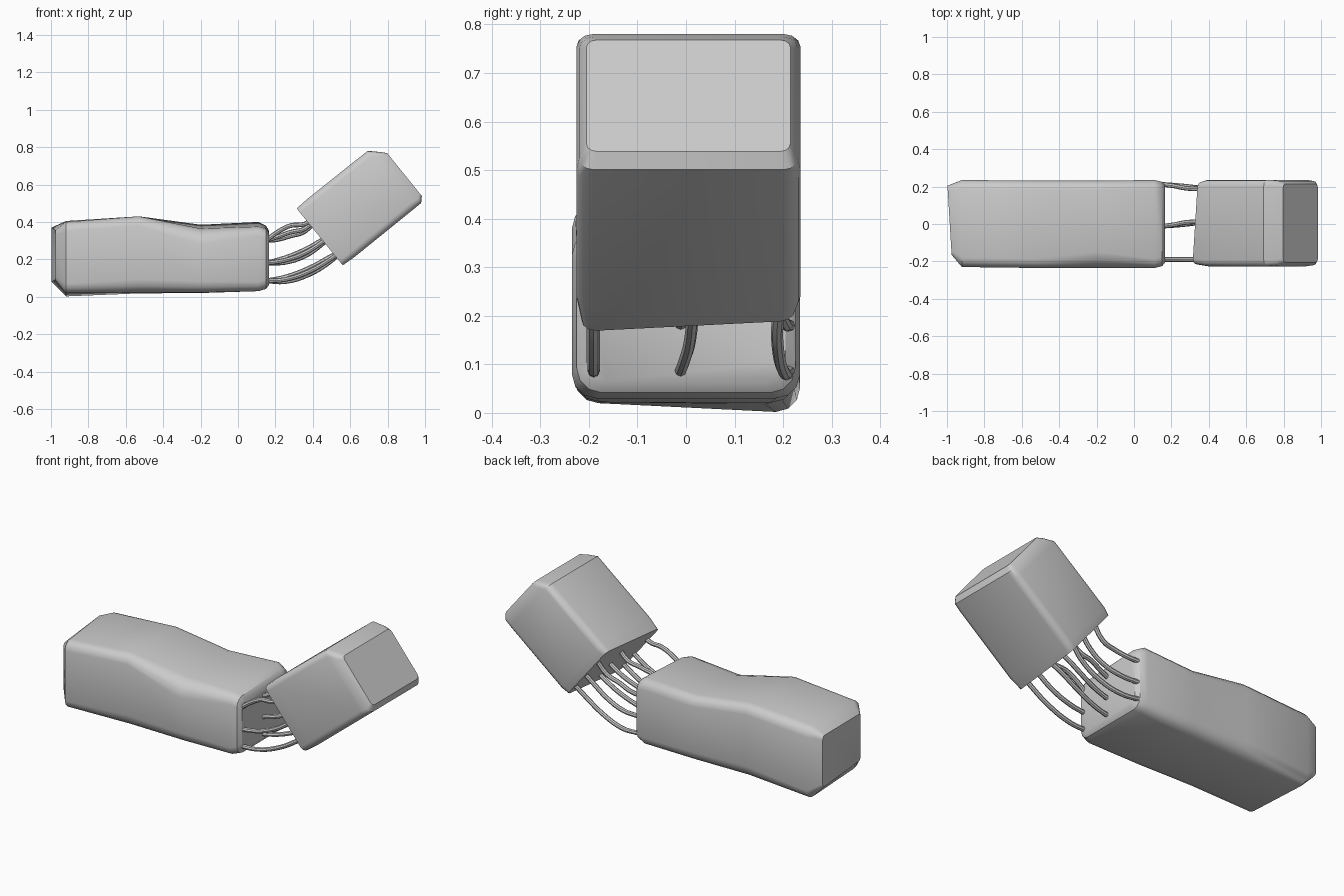
import bpy, bmesh, math
from mathutils import Vector

if "Cube" in bpy.data.objects:
    bpy.data.objects.remove(bpy.data.objects["Cube"])

TILT = math.radians(39)


def section(bm, x, yf, yb, bottom, top, r, shear=0.0):
    """Ring of verts: rounded quad; bottom/top are (front, back) heights, r is per corner."""
    corners = [Vector((yf, bottom[0])), Vector((yb, bottom[1])),
               Vector((yb, top[1])), Vector((yf, top[0]))]
    ring = []
    for i, c in enumerate(corners):
        sy = 1 if i in (0, 3) else -1
        sz = 1 if i in (0, 1) else -1
        start = math.pi + i * math.pi / 2
        for k in range(4):
            a = start + k * math.pi / 6
            y = c.x + r[i] * (sy + math.cos(a))
            z = c.y + r[i] * (sz + math.sin(a))
            ring.append(bm.verts.new((x + shear * y, y, z)))
    return ring


def loft(name, rows):
    bm = bmesh.new()
    rings = [section(bm, *row) for row in rows]
    n = len(rings[0])
    for a, b in zip(rings, rings[1:]):
        for i in range(n):
            j = (i + 1) % n
            bm.faces.new((a[i], a[j], b[j], b[i]))
    bm.faces.new(rings[0][::-1])
    bm.faces.new(rings[-1])
    bmesh.ops.recalc_face_normals(bm, faces=bm.faces)
    mesh = bpy.data.meshes.new(name)
    bm.to_mesh(mesh)
    bm.free()
    ob = bpy.data.objects.new(name, mesh)
    bpy.context.collection.objects.link(ob)
    smooth(ob)
    return ob


def smooth(ob):
    bpy.ops.object.select_all(action='DESELECT')
    ob.select_set(True)
    bpy.context.view_layer.objects.active = ob
    bpy.ops.object.shade_smooth_by_angle(angle=math.radians(35))


# Long lying block with a shallow hump and a dent in the front top edge
R = (.05, .05, .05, .05)
loft("long_block", [
    (-.985, -.165, .205, (.09, .08), (.355, .37), (.02,) * 4, -.06),
    (-.92, -.230, .235, (.02, .002), (.400, .405), R),
    (-.53, -.235, .232, (.022, .018), (.430, .430), (.07, .07, .05, .05)),
    (-.20, -.235, .232, (.022, .020), (.365, .385), (.06, .06, .05, .085)),
    (.11, -.235, .235, (.030, .030), (.375, .400), R),
    (.15, -.225, .225, (.042, .042), (.363, .380), R),
    (.167, -.205, .205, (.065, .065), (.340, .350), (.04,) * 4),
])

# Short tilted block, flat on the torn side and bevelled at the far end
head = loft("tilted_block", [
    (.558, -.215, .225, (-.222, -.222), (.170, .170), (.03,) * 4, .08),
    (.62, -.226, .236, (-.227, -.227), (.173, .173), (.035,) * 4),
    (1.03, -.226, .236, (-.227, -.227), (.170, .170), (.035,) * 4),
    (1.076, -.220, .230, (-.227, -.227), (.125, .125), (.03,) * 4),
    (1.103, -.205, .215, (-.200, -.200), (.095, .095), (.02,) * 4),
])
head.rotation_euler.y = -TILT

# Three rows of three strands: (x, z) paths with a little variation per column
rows = [
    [(.15, .085), (.25, .092), (.38, .135), (.50, .205), (.56, .25)],
    [(.15, .180), (.25, .195), (.36, .235), (.44, .285), (.51, .34)],
    [(.15, .300), (.21, .345), (.28, .380), (.36, .390), (.44, .45)],
]
for r, path in enumerate(rows):
    for c, y in enumerate((-.19, 0, .20)):
        cu = bpy.data.curves.new("strand", 'CURVE')
        cu.dimensions = '3D'
        cu.bevel_depth = .0125
        cu.bevel_resolution = 2
        cu.resolution_u = 4
        cu.use_fill_caps = True
        sp = cu.splines.new('BEZIER')
        sp.bezier_points.add(len(path) - 1)
        for k, (x, z) in enumerate(path):
            p = sp.bezier_points[k]
            mid = math.sin(math.pi * k / (len(path) - 1))
            drop = (0, .018, -.016)[c] if r < 2 else (0, -.035, -.055)[c]
            sway = (0, -.012, .012)[c]
            p.co = (x, y + sway * math.cos(k * 1.2), z + drop * mid)
            p.handle_left_type = p.handle_right_type = 'AUTO'
        ob = bpy.data.objects.new("strand_%d_%d" % (r, c), cu)
        bpy.context.collection.objects.link(ob)
        bpy.ops.object.select_all(action='DESELECT')
        ob.select_set(True)
        bpy.context.view_layer.objects.active = ob
        bpy.ops.object.convert(target='MESH')
        smooth(bpy.context.view_layer.objects.active)
